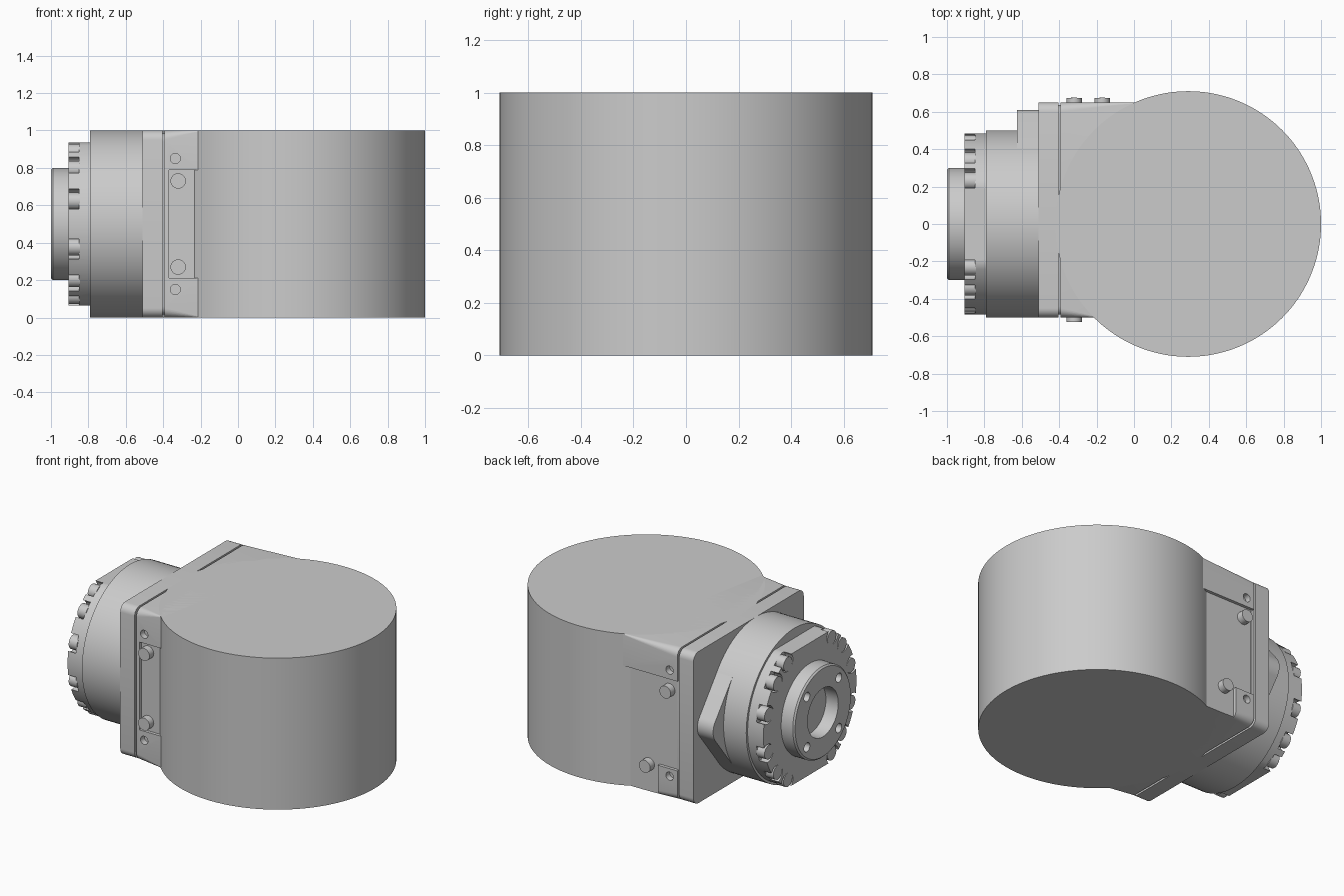
import bpy, bmesh
from math import sin, cos, pi, radians, asin
from mathutils import Matrix

if "Cube" in bpy.data.objects:
    bpy.data.objects.remove(bpy.data.objects["Cube"])

GREY = (0.6, 0.6, 0.6, 1)
mat = bpy.data.materials.new("machined grey")
mat.use_nodes = True
mat.diffuse_color = GREY
mat.node_tree.nodes["Principled BSDF"].inputs["Base Color"].default_value = GREY

MID = 0.5  # height of the output axis


def finish(name, bm):
    bmesh.ops.recalc_face_normals(bm, faces=bm.faces)
    me = bpy.data.meshes.new(name)
    bm.to_mesh(me)
    bm.free()
    me.materials.append(mat)
    ob = bpy.data.objects.new(name, me)
    bpy.context.collection.objects.link(ob)
    return ob


def activate(ob):
    bpy.ops.object.select_all(action="DESELECT")
    ob.select_set(True)
    bpy.context.view_layer.objects.active = ob


def smooth(ob):
    activate(ob)
    bpy.ops.object.shade_smooth_by_angle(angle=radians(30))


def loft(name, sections):
    """Skin equal-length rings of (x, y, z) points and cap both ends."""
    bm = bmesh.new()
    rings = [[bm.verts.new(p) for p in s] for s in sections]
    n = len(rings[0])
    for a, b in zip(rings, rings[1:]):
        for i in range(n):
            j = (i + 1) % n
            bm.faces.new((a[i], a[j], b[j], b[i]))
    bm.faces.new(rings[0])
    bm.faces.new(rings[-1])
    return finish(name, bm)


def circle(x, r, flat=9, n=96):
    """Ring about the output axis, with optional flats above and below."""
    return [(x, r * cos(2 * pi * i / n),
             MID + max(-flat, min(flat, r * sin(2 * pi * i / n)))) for i in range(n)]


def rounded(y0, y1, z0, z1, r, x_of):
    """Rounded rectangle across x; x_of gives x for each y."""
    pts = []
    for k, (y, z) in enumerate([(y1 - r, z1 - r), (y0 + r, z1 - r),
                                (y0 + r, z0 + r), (y1 - r, z0 + r)]):
        for i in range(7):
            a = k * pi / 2 + i * pi / 12
            py = y + r * cos(a)
            pts.append((x_of(py), py, z + r * sin(a)))
    return pts


def add_cyl(bm, centre, r, depth, axis, n=32):
    turn = {"X": Matrix.Rotation(pi / 2, 4, "Y"),
            "Y": Matrix.Rotation(pi / 2, 4, "X"), "Z": Matrix()}[axis]
    bmesh.ops.create_cone(bm, cap_ends=True, segments=n, radius1=r, radius2=r,
                          depth=depth, matrix=Matrix.Translation(centre) @ turn)


def add_box(bm, lo, hi):
    mid = [(a + b) / 2 for a, b in zip(lo, hi)]
    size = [b - a for a, b in zip(lo, hi)]
    bmesh.ops.create_cube(bm, size=1, matrix=Matrix.Translation(mid) @ Matrix.Diagonal((*size, 1)))


def cut(ob, bm):
    cutter = finish("cutter", bm)
    cutter.hide_render = True
    mod = ob.modifiers.new("cut", "BOOLEAN")
    mod.operation, mod.solver, mod.object = "DIFFERENCE", "EXACT", cutter
    activate(ob)
    bpy.ops.object.modifier_apply(modifier=mod.name)
    bpy.data.objects.remove(cutter)


# Main drum
bm = bmesh.new()
add_cyl(bm, (0.29, 0, MID), 0.71, 1, "Z", 160)
smooth(finish("drum", bm))

# Mounting flange, and the thin neck forming the groove behind it
def plate(name, x0, x1, inset, r):
    box = (-0.5 + inset, 0.65 - inset, inset, 1 - inset, r)
    smooth(loft(name, [rounded(*box, lambda y, x=x: x) for x in (x0, x1)]))

plate("flange", -0.51, -0.405, 0, 0.05)
plate("groove_neck", -0.41, -0.38, 0.015, 0.045)

# Block joining flange to drum; its rounded corners taper away at the drum
block = loft("joining_block", [
    rounded(-0.5, 0.65, 0, 1, 0.05, lambda y: -0.392),
    rounded(-0.5, 0.65, 0, 1, 0.004, lambda y: -0.2 if y < 0 else 0.02)])
bm = bmesh.new()
add_box(bm, (-0.37, -0.6, 0.21), (0.1, -0.48, 0.79))
add_box(bm, (-0.45, 0.63, 0.2), (0.1, 0.7, 0.79))
cut(block, bm)
bm = bmesh.new()
add_box(bm, (-0.25, 0.63, -0.1), (0.1, 0.7, 0.3))
for y in (-0.5, 0.65):
    for z in (0.15, 0.85):
        add_cyl(bm, (-0.335, y, z), 0.027, 0.08, "Y")
cut(block, bm)
smooth(block)

# Side bolts
bm = bmesh.new()
for x, y, z in ((-0.32, -0.495, 0.27), (-0.32, -0.495, 0.73),
                (-0.32, 0.645, 0.71), (-0.17, 0.645, 0.18)):
    add_cyl(bm, (x, y, z), 0.041, 0.06, "Y")
smooth(finish("side_bolts", bm))

# Round gear housing
smooth(loft("gear_housing", [circle(-0.79, 0.5), circle(-0.5, 0.5)]))

# Lobe: tangent hull of the housing circle and a small end circle
END_Y, END_R = 0.51, 0.1
spread = pi / 2 - asin((0.5 - END_R) / END_Y)
def lobe(x):
    pts = []
    for i in range(17):
        a = -spread + 2 * spread * i / 16
        pts.append((x, END_Y + END_R * cos(a), MID + END_R * sin(a)))
    for i in range(49):
        a = spread + (2 * pi - 2 * spread) * i / 48
        pts.append((x, 0.499 * cos(a), MID + 0.499 * sin(a)))
    return pts
smooth(loft("housing_lobe", [lobe(-0.625), lobe(-0.5)]))

# Bolt ring with flats, rim pockets and bolt heads
smooth(loft("ring_neck", [circle(-0.8, 0.42), circle(-0.78, 0.42)]))
ring = loft("bolt_ring", [circle(-0.905, 0.485, 0.435), circle(-0.785, 0.485, 0.435)])
pockets, heads = bmesh.new(), bmesh.new()
for base in (16, 41, 59):
    for a in (base, 180 - base, 180 + base, -base):
        c, s = cos(radians(a)), sin(radians(a))
        add_cyl(pockets, (-0.9, 0.46 * c, MID + 0.46 * s), 0.06, 0.1, "X")
        add_cyl(heads, (-0.875, 0.445 * c, MID + 0.445 * s), 0.046, 0.06, "X")
cut(ring, pockets)
smooth(ring)
smooth(finish("ring_bolts", heads))

# Output hub with bore and four screw holes
hub = loft("output_hub", [circle(-1, 0.29), circle(-0.99, 0.3), circle(-0.89, 0.3)])
bm = bmesh.new()
add_cyl(bm, (-1, 0, MID), 0.16, 0.18, "X", 64)
for k in range(4):
    a = pi / 4 + k * pi / 2
    add_cyl(bm, (-1, 0.235 * cos(a), MID + 0.235 * sin(a)), 0.03, 0.12, "X")
cut(hub, bm)
smooth(hub)
